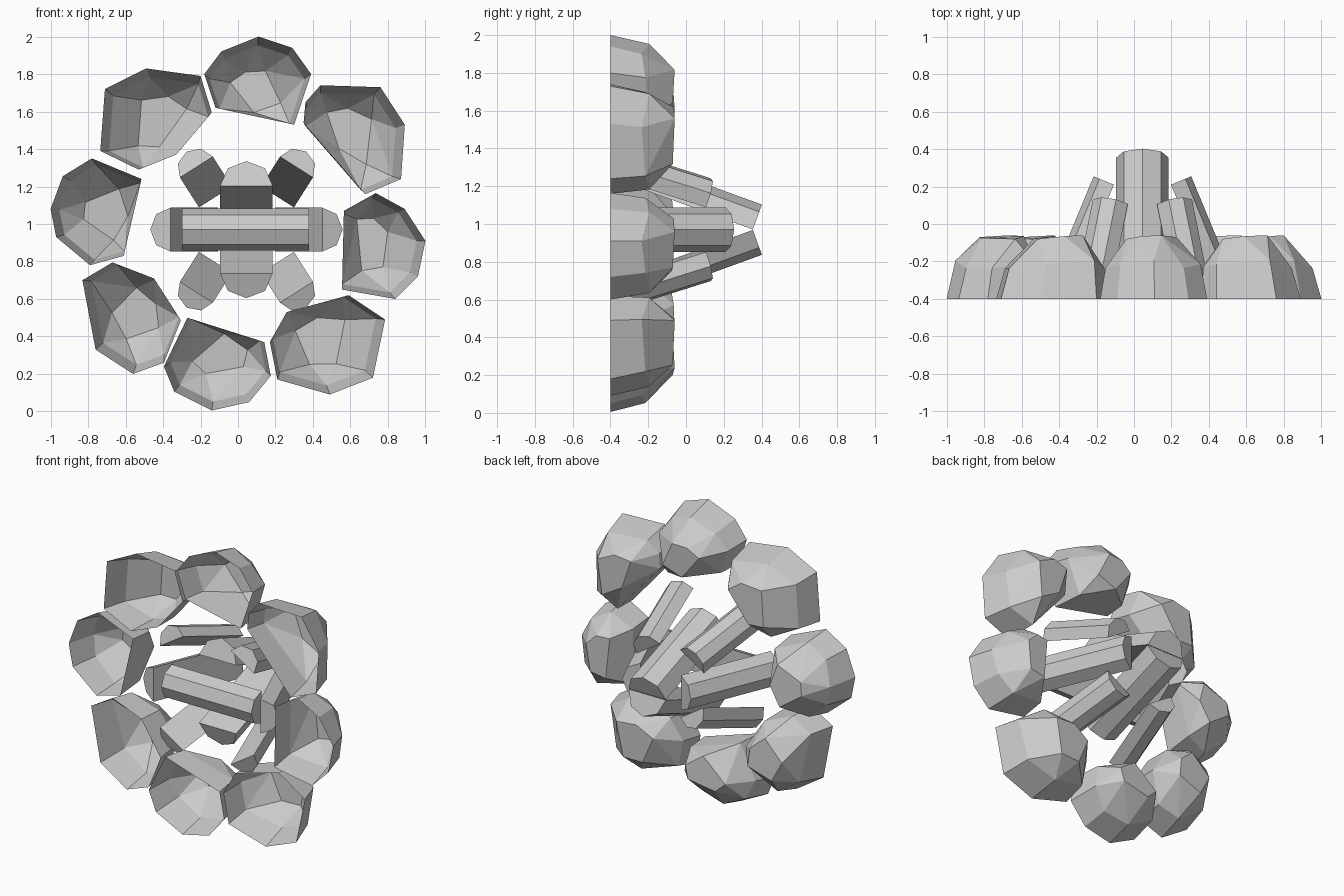
import bpy, bmesh, math
from mathutils import Vector

if "Cube" in bpy.data.objects:
    bpy.data.objects.remove(bpy.data.objects["Cube"])

grey = bpy.data.materials.new("plain_grey")
grey.diffuse_color = (0.6, 0.6, 0.6, 1)
grey.use_nodes = True
grey.node_tree.nodes["Principled BSDF"].inputs["Base Color"].default_value = grey.diffuse_color


def finish(bm, name):
    me = bpy.data.meshes.new(name)
    bm.to_mesh(me)
    bm.free()
    me.materials.append(grey)
    ob = bpy.data.objects.new(name, me)
    bpy.context.collection.objects.link(ob)
    return ob


def half_log(name, base, axis, out, radius, length):
    """Split log: half octagon section, flat side at the base line."""
    side = axis.cross(out)
    bm = bmesh.new()
    ends = []
    for k in (0, length):
        ends.append([bm.verts.new(base + axis * k + side * radius * math.cos(a) + out * radius * math.sin(a))
                     for a in (math.pi * i / 4 for i in range(5))])
    a, b = ends
    bm.faces.new(a)
    bm.faces.new(b)
    for i in range(5):
        j = (i + 1) % 5
        bm.faces.new((a[i], a[j], b[j], b[i]))
    bmesh.ops.recalc_face_normals(bm, faces=bm.faces)
    finish(bm, name)


def leaning_log(name, dx, dz, y, angle, radius, length, tilt):
    """Log leaning inwards, with its foot at (dx, dz) from the fire centre."""
    r = Vector((math.cos(angle), 0, math.sin(angle)))
    up = Vector((0, 1, 0))
    t = math.radians(tilt)
    half_log(name, Vector((0.045 + dx, y, 0.97 + dz)), up * math.cos(t) - r * math.sin(t),
             r * math.cos(t) + up * math.sin(t), radius, length)


# logs
half_log("lying_log", Vector((-0.30, -0.288, 0.97)), Vector((1, 0, 0)), Vector((0, -1, 0)), 0.112, 0.68)
for s in (-1, 1):
    leaning_log("side_log", s * 0.405, 0, -0.40, 0 if s > 0 else math.pi, 0.117, 0.66, 22.5)
    leaning_log("tall_log", 0, s * 0.234, -0.285, s * math.pi / 2, 0.14, 0.68, 20)
    for u in (-1, 1):
        leaning_log("small_log", s * 0.267, u * 0.334, -0.40,
                    math.atan2(u * 0.85, s * 0.54), 0.104, 0.54, 20.5)

# stones: rough footprint outlines (x, z) clockwise round the ring
outlines = [
    [(-.18, 1.80), (-.09, 1.92), (.11, 2.0), (.29, 1.94), (.39, 1.80), (.30, 1.53), (-.12, 1.62)],
    [(.36, 1.65), (.44, 1.74), (.76, 1.73), (.89, 1.53), (.87, 1.24), (.68, 1.16), (.35, 1.54)],
    [(.565, 1.07), (.735, 1.165), (.89, 1.08), (1.0, .91), (.96, .72), (.84, .60), (.555, .65)],
    [(.17, .37), (.26, .53), (.59, .62), (.785, .49), (.72, .18), (.49, .09), (.21, .17)],
    [(-.27, .50), (.14, .37), (.175, .19), (.06, .05), (-.14, .005), (-.34, .105), (-.395, .24)],
    [(-.67, .795), (-.45, .71), (-.305, .485), (-.395, .26), (-.56, .20), (-.76, .33), (-.83, .70)],
    [(-.78, 1.35), (-.515, 1.24), (-.61, .83), (-.79, .78), (-.97, .93), (-1.0, 1.08), (-.935, 1.255)],
    [(-.71, 1.72), (-.49, 1.83), (-.20, 1.79), (-.14, 1.595), (-.33, 1.37), (-.53, 1.29), (-.735, 1.39)],
]


def stone(pts, lean):
    """Faceted dome whose crown leans towards the fire."""
    c = sum(pts, Vector((0, 0))) / len(pts)
    inward = (Vector((0, 1)) - c).normalized()
    bm = bmesh.new()

    def add(p, k, y, shift=0.0):
        q = c + (p - c) * k + inward * shift
        bm.verts.new((q.x, y, q.y))

    for i, p in enumerate(pts):
        add(p, 1, -0.4)
        add(p, 0.89, -0.235 + 0.02 * (i % 3), 0.025)
    for i, y in ((0, -.08), (1, -.065), (2, -.06), (4, -.07), (5, -.075)):
        add((pts[i] + pts[(i + 1) % 7]) / 2, 0.56, y, lean)
    bmesh.ops.convex_hull(bm, input=bm.verts)
    bmesh.ops.recalc_face_normals(bm, faces=bm.faces)
    # open underside
    under = [f for f in bm.faces if f.normal.y < -0.95]
    bmesh.ops.delete(bm, geom=under, context='FACES')
    bmesh.ops.dissolve_limit(bm, angle_limit=math.radians(8), verts=bm.verts, edges=bm.edges)
    finish(bm, "stone")


for n, o in enumerate(outlines):
    stone([Vector(p) for p in o], 0.03 if n % 2 else 0.08)
